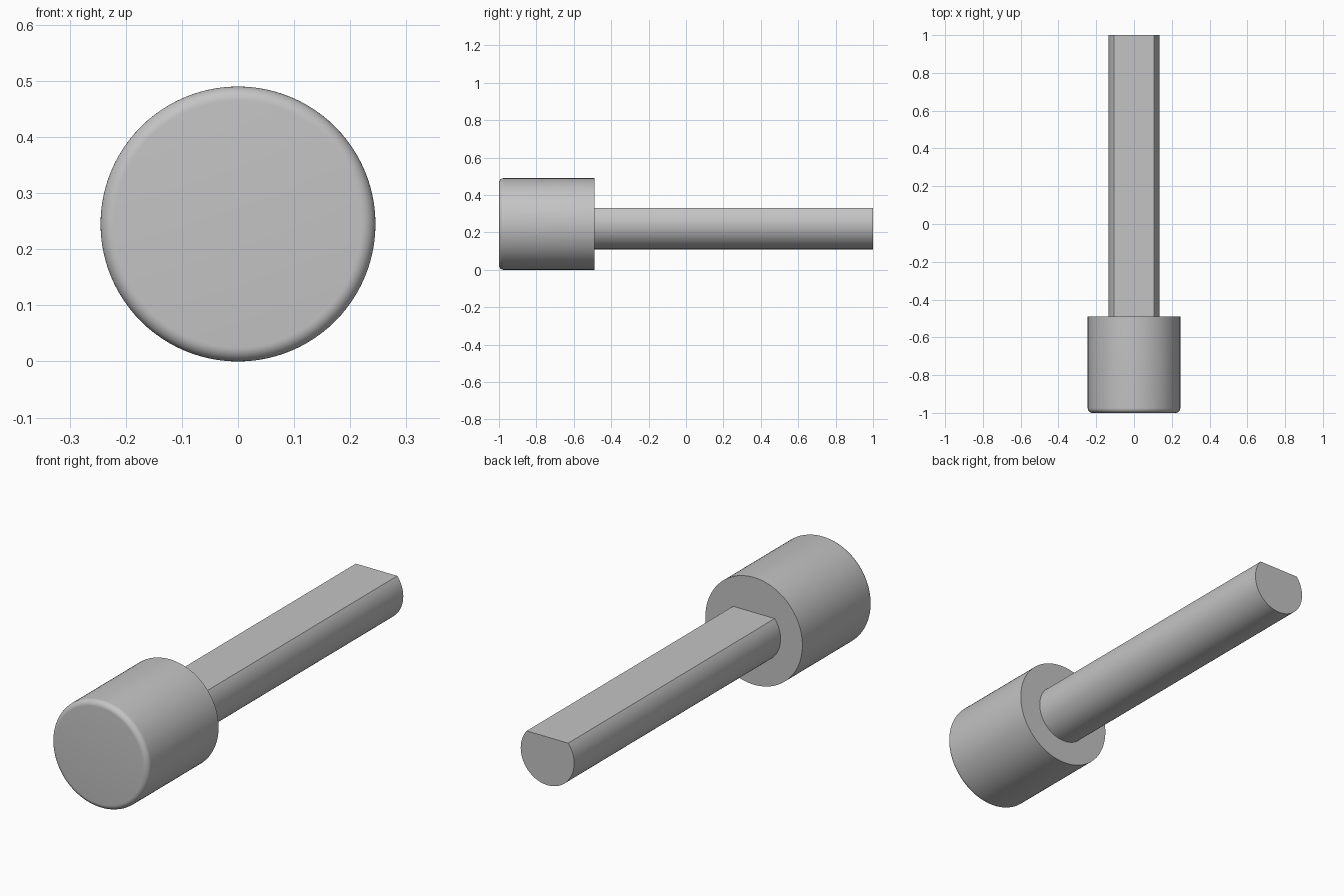
import bpy
import bmesh
import math

AXIS_Z = 0.245
HEAD_R, FILLET = 0.245, 0.025
SHAFT_R, FLAT = 0.135, 0.085
FRONT, SHOULDER, BACK = -1.0, -0.49, 1.0

cube = bpy.data.objects.get("Cube")
if cube:
    bpy.data.objects.remove(cube, do_unlink=True)

metal = bpy.data.materials.new("plain grey")
metal.use_nodes = True
grey = (0.55, 0.55, 0.55, 1)
metal.diffuse_color = grey
metal.node_tree.nodes["Principled BSDF"].inputs["Base Color"].default_value = grey


def circle(radius, start=0.0, sweep=math.tau, steps=96):
    """Points (x, z) on an arc about the axis."""
    angles = [start + sweep * i / steps for i in range(steps + 1)]
    if sweep >= math.tau:
        angles.pop()
    return [(radius * math.cos(a), radius * math.sin(a)) for a in angles]


def loft(name, sections):
    """Bridge (y, outline) sections and cap both ends."""
    bm = bmesh.new()
    rings = [[bm.verts.new((x, y, z + AXIS_Z)) for x, z in outline]
             for y, outline in sections]
    count = len(rings[0])
    for a, b in zip(rings, rings[1:]):
        for i in range(count):
            j = (i + 1) % count
            bm.faces.new((a[i], a[j], b[j], b[i]))
    bm.faces.new(rings[0])
    bm.faces.new(rings[-1])
    bmesh.ops.recalc_face_normals(bm, faces=bm.faces)
    mesh = bpy.data.meshes.new(name)
    bm.to_mesh(mesh)
    bm.free()
    mesh.materials.append(metal)
    obj = bpy.data.objects.new(name, mesh)
    bpy.context.collection.objects.link(obj)
    bpy.ops.object.select_all(action='DESELECT')
    obj.select_set(True)
    bpy.context.view_layer.objects.active = obj
    bpy.ops.object.shade_smooth_by_angle(angle=math.radians(30))
    return obj


# Round head with a filleted front rim
head = []
for i in range(9):
    t = math.pi / 2 * i / 8
    head.append((FRONT + FILLET * (1 - math.sin(t)),
                 circle(HEAD_R - FILLET * (1 - math.cos(t)))))
head.reverse()
head.append((SHOULDER, circle(HEAD_R)))
head.sort(key=lambda section: section[0])
loft("head", head)

# D-shaped shaft: an arc closed by the flat on top
edge = math.asin(FLAT / SHAFT_R)
outline = circle(SHAFT_R, math.pi - edge, math.pi + 2 * edge, 72)
loft("shaft", [(SHOULDER, outline), (BACK, outline)])
